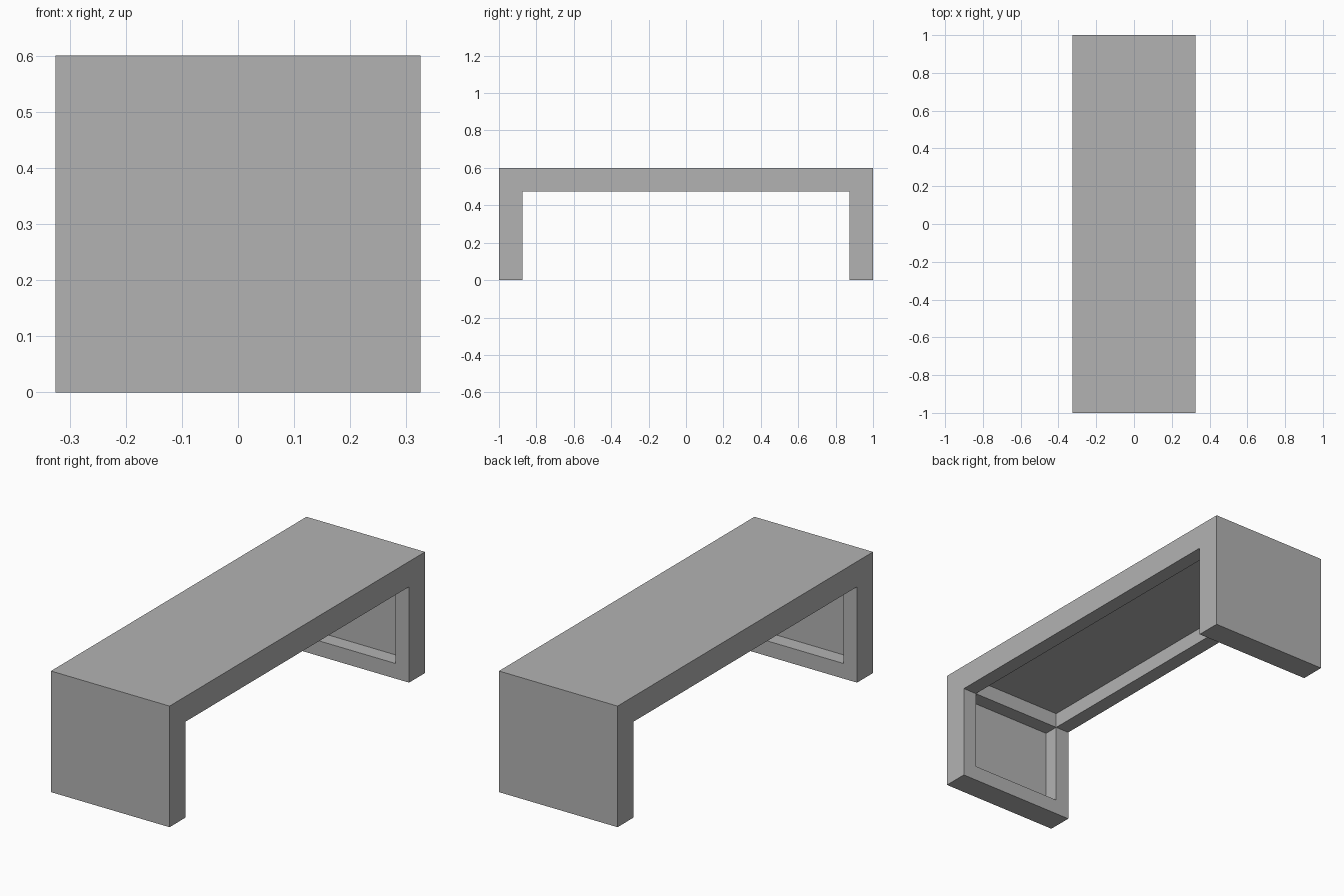
import bpy
import bmesh

default = bpy.data.objects.get("Cube")
if default:
    bpy.data.objects.remove(default, do_unlink=True)

HALF_WIDTH, HALF_LENGTH, HEIGHT = 0.325, 1.0, 0.6
THICK = 0.125    # legs and seat slab
RIM = 0.075      # border and depth of the hollows

# Plain grey
grey = bpy.data.materials.new("plain_grey")
grey.use_nodes = True
colour = (0.45, 0.45, 0.45, 1)
grey.diffuse_color = colour
grey.node_tree.nodes["Principled BSDF"].inputs["Base Color"].default_value = colour

# Bridge-shaped profile, extruded across the width
inner, under = HALF_LENGTH - THICK, HEIGHT - THICK
half = [(HALF_LENGTH, HEIGHT), (HALF_LENGTH, 0), (inner, 0), (inner, under)]
profile = half + [(-y, z) for y, z in reversed(half)]
bm = bmesh.new()
side = bm.faces.new([bm.verts.new((-HALF_WIDTH, y, z)) for y, z in profile])
swept = bmesh.ops.extrude_face_region(bm, geom=[side], use_keep_orig=True)
new_verts = [g for g in swept["geom"] if isinstance(g, bmesh.types.BMVert)]
bmesh.ops.translate(bm, verts=new_verts, vec=(2 * HALF_WIDTH, 0, 0))
bmesh.ops.recalc_face_normals(bm, faces=bm.faces[:])

# Mark out the rims around the hollows
rim_x = HALF_WIDTH - RIM
for co, no in (((-rim_x, 0, 0), (1, 0, 0)),
               ((rim_x, 0, 0), (1, 0, 0)),
               ((0, 0, RIM), (0, 0, 1))):
    bmesh.ops.bisect_plane(bm, geom=bm.verts[:] + bm.edges[:] + bm.faces[:],
                           plane_co=co, plane_no=no)


def is_hollow(face):
    c = face.calc_center_median()
    return (abs(c.x) < 0.01 and abs(c.y) < inner + 0.01
            and RIM < c.z < under + 0.01)


# Sink the inside of each leg and the underside of the seat
bm.normal_update()
hollows = [f for f in bm.faces if is_hollow(f)]
bmesh.ops.inset_individual(bm, faces=hollows, thickness=0, depth=-RIM)

# Merge the coplanar leftovers of the cuts
bmesh.ops.dissolve_limit(bm, angle_limit=0.01, verts=bm.verts[:], edges=bm.edges[:])
bmesh.ops.recalc_face_normals(bm, faces=bm.faces[:])

mesh = bpy.data.meshes.new("bench")
bm.to_mesh(mesh)
bm.free()
mesh.materials.append(grey)
bench = bpy.data.objects.new("bench", mesh)
bpy.context.collection.objects.link(bench)
